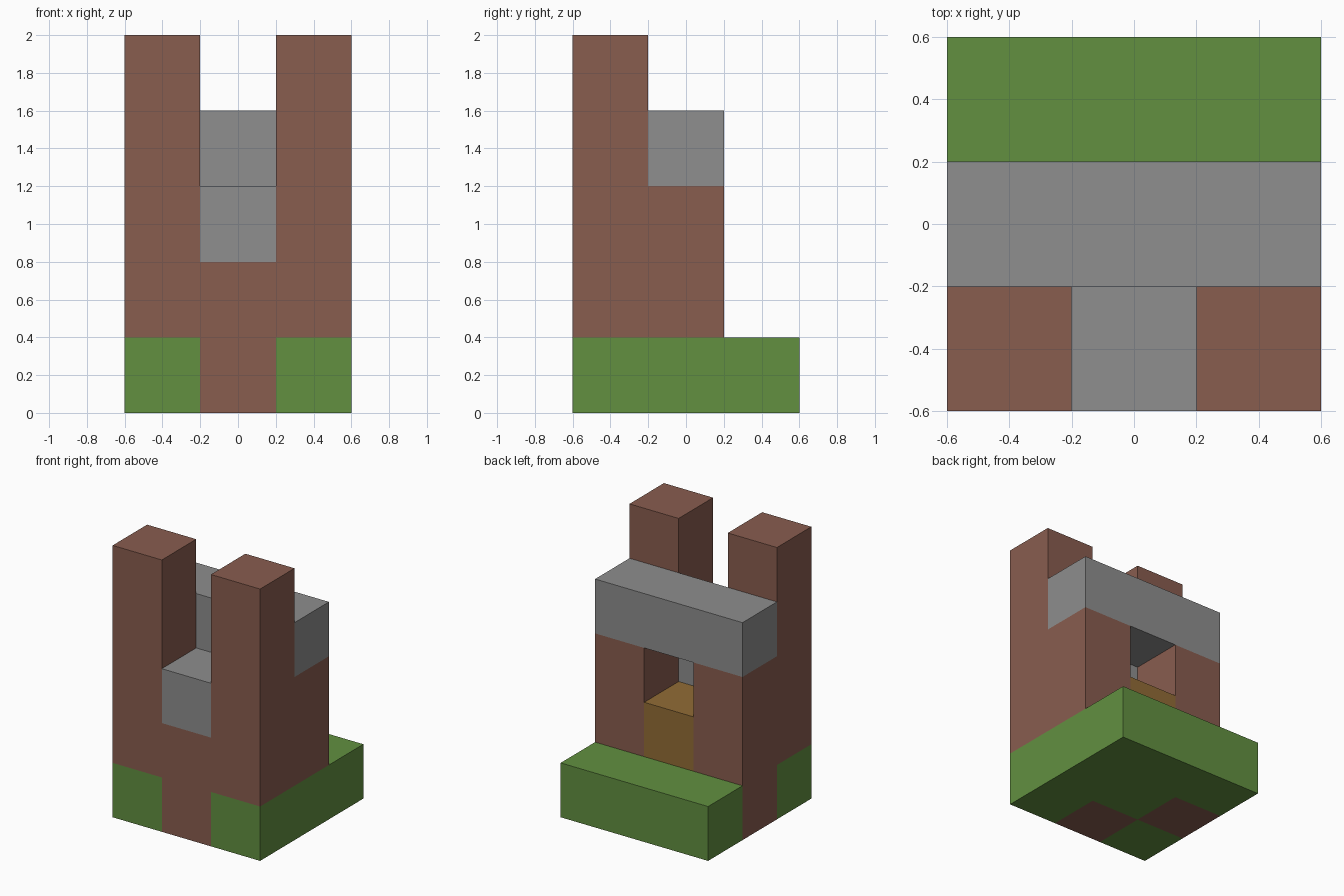
import bpy
import bmesh
from mathutils import Vector
from itertools import product

CELL = 0.4

cube = bpy.data.objects.get("Cube")
if cube:
    bpy.data.objects.remove(cube, do_unlink=True)


def material(name, hex_code):
    """Flat material from an sRGB hex colour, converted to linear."""
    srgb = [c / 255 for c in bytes.fromhex(hex_code)]
    color = [((c + 0.055) / 1.055) ** 2.4 for c in srgb] + [1]
    mat = bpy.data.materials.new(name)
    mat.use_nodes = True
    mat.diffuse_color = color
    bsdf = mat.node_tree.nodes["Principled BSDF"]
    bsdf.inputs["Base Color"].default_value = color
    bsdf.inputs["Roughness"].default_value = 0.9
    return mat


green = material("grass green", "629040")
brown = material("brick brown", "895d4f")
grey = material("stone grey", "8e8e8e")
ochre = material("wood ochre", "926c36")

# Each part: name, colour, first block and last block (x, y, z) on the grid
L, M, R = 1, 0, -1        # left, middle, right
F, B = -1, 1              # front, back
parts = [
    # grassy ground
    ("back_lawn", green, (R, B, 0), (L, B, 0)),
    ("centre_lawn", green, (M, M, 0), (L, M, 0)),
    ("front_right_lawn", green, (R, F, 0), (R, F, 0)),
    ("front_left_lawn", green, (L, F, 0), (L, F, 0)),
    # brick walls and towers
    ("front_right_tower", brown, (R, F, 1), (R, F, 4)),
    ("front_left_tower", brown, (L, F, 1), (L, F, 4)),
    ("front_wall", brown, (M, F, 0), (M, F, 1)),
    ("right_wall", brown, (R, M, 0), (R, M, 2)),
    ("left_wall", brown, (L, M, 1), (L, M, 2)),
    # wooden block in the rear doorway
    ("doorway_block", ochre, (M, M, 1), (M, M, 1)),
    # stone beams
    ("front_sill", grey, (M, F, 2), (M, F, 2)),
    ("roof_beam", grey, (R, M, 3), (L, M, 3)),
]


def blocks(first, last):
    return set(product(*(range(a, b + 1) for a, b in zip(first, last))))


filled = set().union(*(blocks(first, last) for _, _, first, last in parts))


def build(name, mat, first, last):
    """Stack cubes, then keep only the faces that touch open air."""
    bm = bmesh.new()
    for block in blocks(first, last):
        centre = (Vector(block) + Vector((0, 0, 0.5))) * CELL
        made = bmesh.ops.create_cube(bm, size=CELL)
        bmesh.ops.translate(bm, verts=made["verts"], vec=centre)
        faces = {f for v in made["verts"] for f in v.link_faces}
        for face in faces:
            step = (face.calc_center_median() - centre) / (CELL / 2)
            if tuple(b + round(s) for b, s in zip(block, step)) in filled:
                bm.faces.remove(face)
    loose = [v for v in bm.verts if not v.link_faces]
    bmesh.ops.delete(bm, geom=loose, context="VERTS")
    wires = [e for e in bm.edges if not e.link_faces]
    bmesh.ops.delete(bm, geom=wires, context="EDGES")
    bmesh.ops.remove_doubles(bm, verts=bm.verts, dist=0.001)
    bmesh.ops.dissolve_limit(bm, angle_limit=0.01, verts=bm.verts, edges=bm.edges)
    mesh = bpy.data.meshes.new(name)
    bm.to_mesh(mesh)
    bm.free()
    mesh.materials.append(mat)
    bpy.context.collection.objects.link(bpy.data.objects.new(name, mesh))


for part in parts:
    build(*part)
